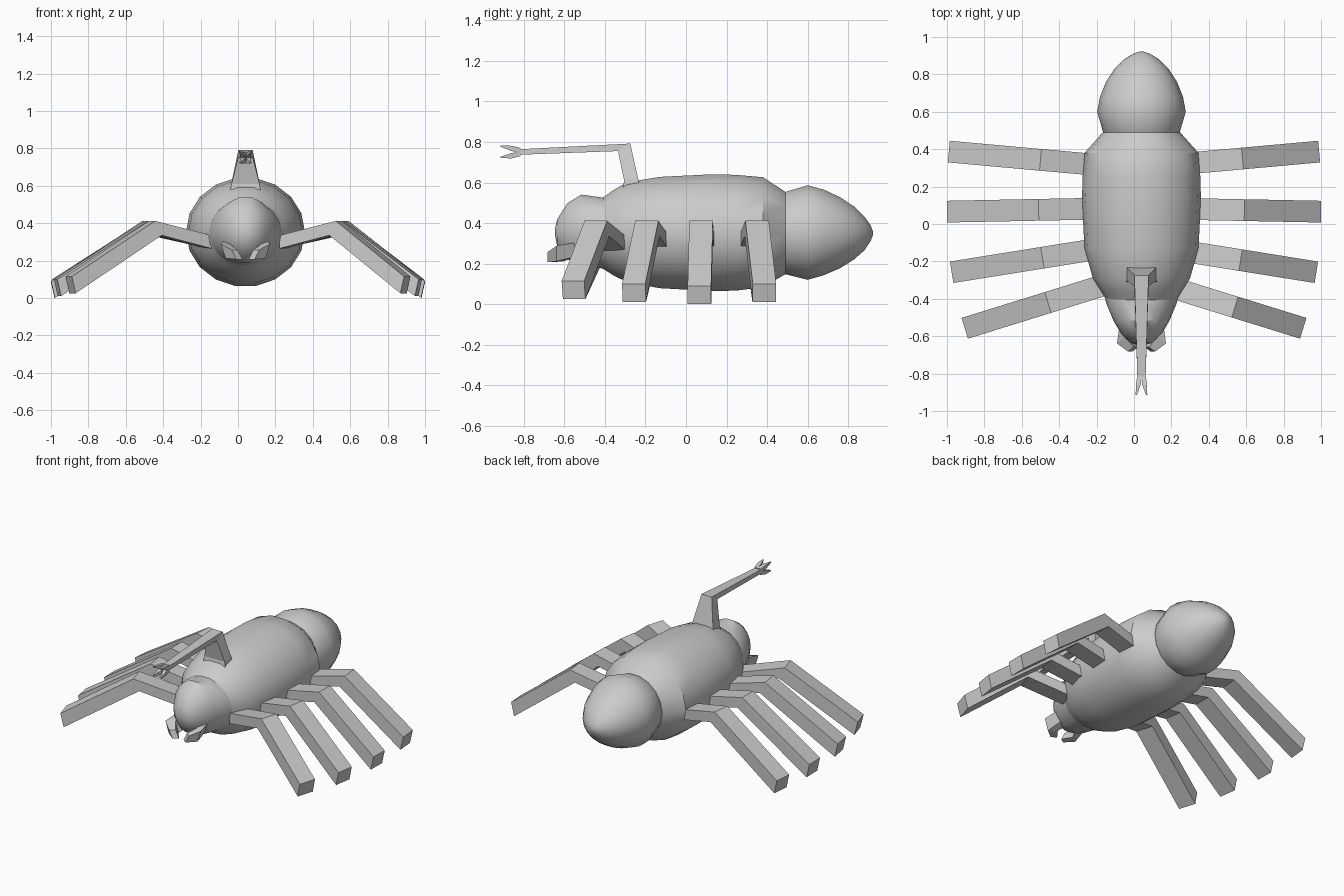
import bpy, bmesh, math
from mathutils import Vector

if "Cube" in bpy.data.objects:
    bpy.data.objects.remove(bpy.data.objects["Cube"])

CX = 0.04  # centre line of the body


def loft(name, rings, smooth=False):
    """Skin a list of equally sized point rings and cap both ends."""
    bm = bmesh.new()
    loops = [[bm.verts.new(p) for p in ring] for ring in rings]
    n = len(loops[0])
    for a, b in zip(loops, loops[1:]):
        for i in range(n):
            j = (i + 1) % n
            bm.faces.new((a[i], a[j], b[j], b[i]))
    bm.faces.new(loops[0])
    bm.faces.new(loops[-1])
    bmesh.ops.recalc_face_normals(bm, faces=bm.faces[:])
    mesh = bpy.data.meshes.new(name)
    bm.to_mesh(mesh)
    bm.free()
    ob = bpy.data.objects.new(name, mesh)
    bpy.context.collection.objects.link(ob)
    if smooth:
        bpy.ops.object.select_all(action='DESELECT')
        bpy.context.view_layer.objects.active = ob
        ob.select_set(True)
        bpy.ops.object.shade_smooth_by_angle(angle=math.radians(35))
    return ob


def body_part(name, profile, sides=18):
    """Elliptical sections along y: (y, half width, bottom z, top z)."""
    rings = []
    for y, rx, lo, hi in profile:
        ring = []
        for i in range(sides):
            a = 2 * math.pi * i / sides
            ring.append((CX + rx * math.cos(a), y,
                         (lo + hi) / 2 + (hi - lo) / 2 * math.sin(a)))
        rings.append(ring)
    return loft(name, rings, True)


# Three body segments
body_part("head", [
    (-0.645, 0.02, 0.335, 0.375), (-0.635, 0.06, 0.285, 0.42),
    (-0.585, 0.11, 0.22, 0.50), (-0.517, 0.15, 0.185, 0.543),
    (-0.42, 0.19, 0.175, 0.53), (-0.30, 0.21, 0.15, 0.53)])
body_part("thorax", [
    (-0.42, 0.18, 0.18, 0.52), (-0.36, 0.215, 0.14, 0.565),
    (-0.29, 0.26, 0.105, 0.605), (-0.13, 0.305, 0.075, 0.632),
    (0.13, 0.318, 0.06, 0.645), (0.25, 0.315, 0.063, 0.642),
    (0.38, 0.305, 0.08, 0.63), (0.49, 0.207, 0.145, 0.557)])
body_part("abdomen", [
    (0.46, 0.19, 0.16, 0.54), (0.49, 0.205, 0.145, 0.557),
    (0.60, 0.237, 0.117, 0.59), (0.68, 0.222, 0.14, 0.568),
    (0.76, 0.19, 0.175, 0.53), (0.83, 0.145, 0.22, 0.483),
    (0.88, 0.095, 0.265, 0.433), (0.91, 0.045, 0.31, 0.39),
    (0.921, 0.012, 0.34, 0.36)])


# Four pairs of bent legs: y near body, y slope outward, knee, foot x, foot lift
LEGS = [("front", -0.37, -0.31, 0.50, 0.905, 0.025),
        ("mid_front", -0.15, -0.16, 0.53, 0.975, 0.01),
        ("mid_rear", 0.08, -0.02, 0.55, 1.0, 0.0),
        ("rear", 0.325, 0.09, 0.54, 0.99, 0.01)]
for label, y0, slope, knee, foot, lift in LEGS:
    for s, side in ((1, "right"), (-1, "left")):
        d = Vector((s, slope, 0)).normalized()
        w = Vector((-d.y, d.x, 0)) * 0.058
        k = knee + s * CX
        # top and bottom edge of each section: x out, z
        pairs = [((0.2 + s * CX, 0.335), (0.2 + s * CX, 0.265)),
                 ((k, 0.412), (k - 0.035, 0.335)),
                 ((foot, 0.09 + lift), (foot - 0.02, lift))]
        rings = []
        for (xt, zt), (xb, zb) in pairs:
            t = Vector((s * xt, y0 + slope * (xt - 0.3), zt))
            b = Vector((s * xb, y0 + slope * (xb - 0.3), zb))
            rings.append([t + w, t - w, b - w, b + w])
        loft(f"{label}_leg_{side}", rings)


# Bent feeler on the back: tapered post, then a long arm to the front
def section(y1, z1, y2, z2, h):
    return [(CX - h, y1, z1), (CX + h, y1, z1), (CX + h, y2, z2), (CX - h, y2, z2)]


loft("feeler", [
    section(-0.315, 0.55, -0.22, 0.55, 0.085),
    section(-0.305, 0.61, -0.235, 0.615, 0.075),
    section(-0.335, 0.755, -0.275, 0.792, 0.038),
    section(-0.82, 0.737, -0.82, 0.764, 0.022)])

# Four flared prongs at the feeler tip
for sx in (-1, 1):
    for sz in (-1, 1):
        c = Vector((CX, -0.815, 0.75))
        tip = Vector((CX + sx * 0.028, -0.915, 0.752 + sz * 0.028))
        rings = []
        for p, h in ((c + Vector((sx * 0.011, 0, sz * 0.008)), 0.012),
                     (c + Vector((sx * 0.017, -0.045, sz * 0.018)), 0.013),
                     (tip, 0.003)):
            rings.append([p + Vector((i * h, 0, j * h))
                          for i, j in ((-1, -1), (1, -1), (1, 1), (-1, 1))])
        loft("feeler_prong", rings)

# Pair of hooked jaws under the head
for s, side in ((1, "right"), (-1, "left")):
    rings = []
    for dx, y, z, h, t in ((0.075, -0.54, 0.27, 0.035, 0.03),
                           (0.095, -0.62, 0.25, 0.038, 0.03),
                           (0.045, -0.67, 0.232, 0.025, 0.02)):
        # sections lean outward, turning with the hook
        ux, uy = (t, 0.0) if y > -0.6 else (t * 0.8, -t * 0.6)
        rings.append([(CX + s * (dx + i * ux + j * 0.012), y + i * uy, z + j * h)
                      for i, j in ((-1, -1), (1, -1), (1, 1), (-1, 1))])
    loft(f"jaw_{side}", rings)
